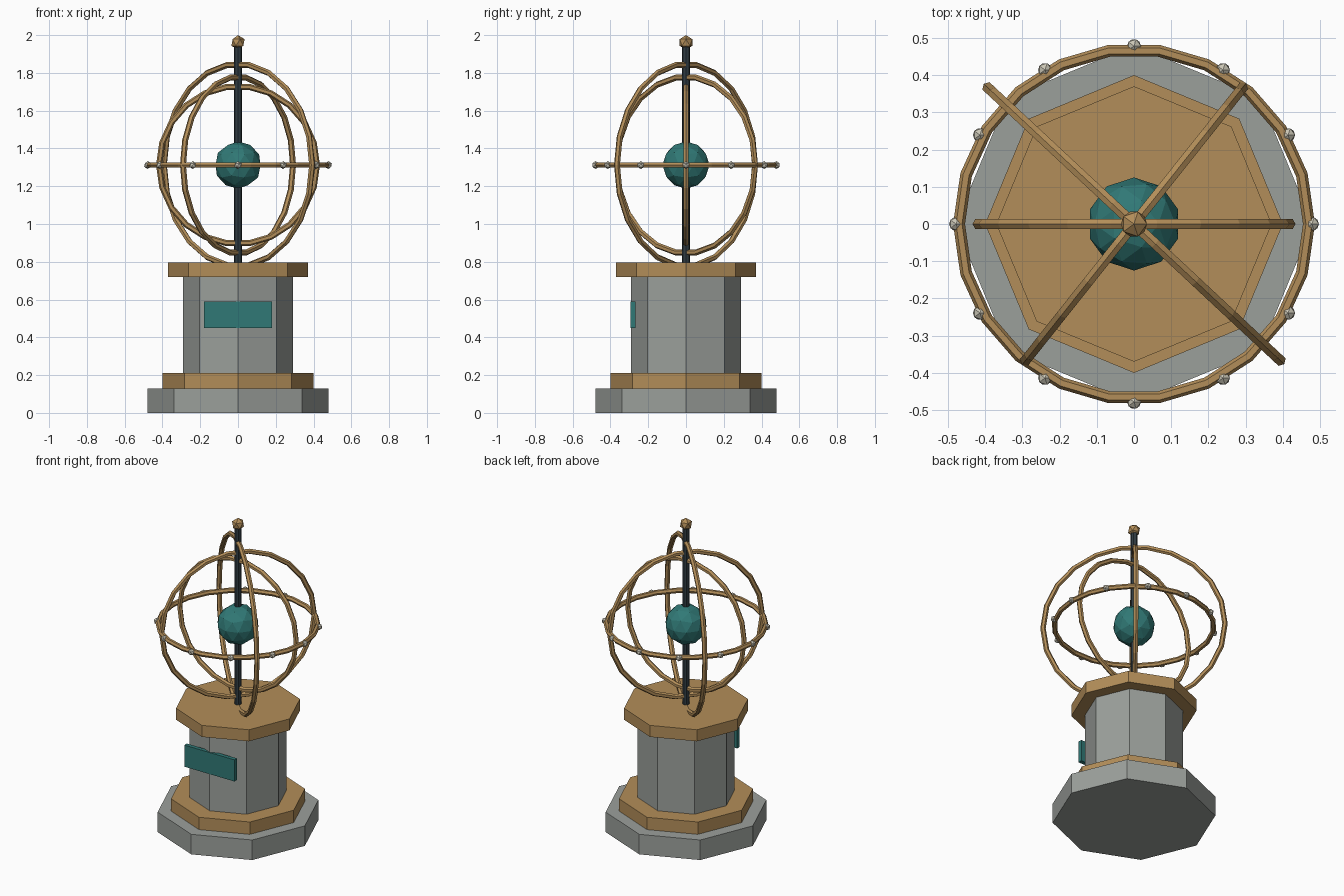
import bpy
from math import radians, cos, sin, pi

if "Cube" in bpy.data.objects:
    bpy.data.objects.remove(bpy.data.objects["Cube"])


def material(name, rgb):
    m = bpy.data.materials.new(name)
    m.diffuse_color = (*rgb, 1)
    m.use_nodes = True
    m.node_tree.nodes["Principled BSDF"].inputs["Base Color"].default_value = m.diffuse_color
    return m


BRASS = material("brass", (0.45, 0.27, 0.10))
TEAL = material("teal", (0.03, 0.19, 0.18))
IRON = material("dark_iron", (0.03, 0.045, 0.055))
STONE = material("stone", (0.33, 0.35, 0.33))
IVORY = material("ivory", (0.60, 0.57, 0.47))


def finish(name, mat):
    ob = bpy.context.object
    ob.name = name
    ob.data.materials.append(mat)
    return ob


def prism(name, radius, z0, z1, mat, sides=8):
    bpy.ops.mesh.primitive_cylinder_add(vertices=sides, radius=radius, depth=z1 - z0,
                                        location=(0, 0, (z0 + z1) / 2))
    return finish(name, mat)


def ball(name, radius, loc, mat, detail):
    bpy.ops.mesh.primitive_ico_sphere_add(subdivisions=detail, radius=radius, location=loc)
    return finish(name, mat)


def ring(name, radius, rotation):
    bpy.ops.mesh.primitive_torus_add(major_radius=radius, minor_radius=0.016,
                                     major_segments=22, minor_segments=6,
                                     location=(0, 0, CENTRE), rotation=rotation)
    return finish(name, BRASS)


CENTRE = 1.312

# Octagonal pedestal
prism("base_plinth", 0.48, 0, 0.13, STONE)
prism("lower_moulding", 0.40, 0.13, 0.21, BRASS)
prism("pedestal_column", 0.29, 0.21, 0.72, STONE)
prism("top_moulding", 0.37, 0.72, 0.795, BRASS)

# Blank plaque on the front corner of the column
bpy.ops.mesh.primitive_cube_add(size=1, location=(0, -0.281, 0.52))
plaque = finish("plaque", TEAL)
plaque.scale = (0.36, 0.026, 0.14)

# Axis rod, finial and central globe
prism("axis_rod", 0.021, 0.78, 1.95, IRON)
ball("finial", 0.039, (0, 0, 1.961), BRASS, 1)
ball("globe", 0.125, (0, 0, CENTRE), TEAL, 2)

# Three upright rings turned about the axis, and the horizontal ring
for name, radius, angle in (("inner_ring", 0.418, 0),
                            ("middle_ring", 0.468, 51.5),
                            ("outer_ring", 0.536, -43)):
    ring(name, radius, (pi / 2, 0, radians(angle)))
ring("horizon_ring", 0.470, (0, 0, 0))

# Studs round the horizontal ring
for i in range(12):
    a = i * pi / 6
    ball(f"stud_{i + 1}", 0.021, (0.478 * cos(a), 0.478 * sin(a), CENTRE), IVORY, 1)
